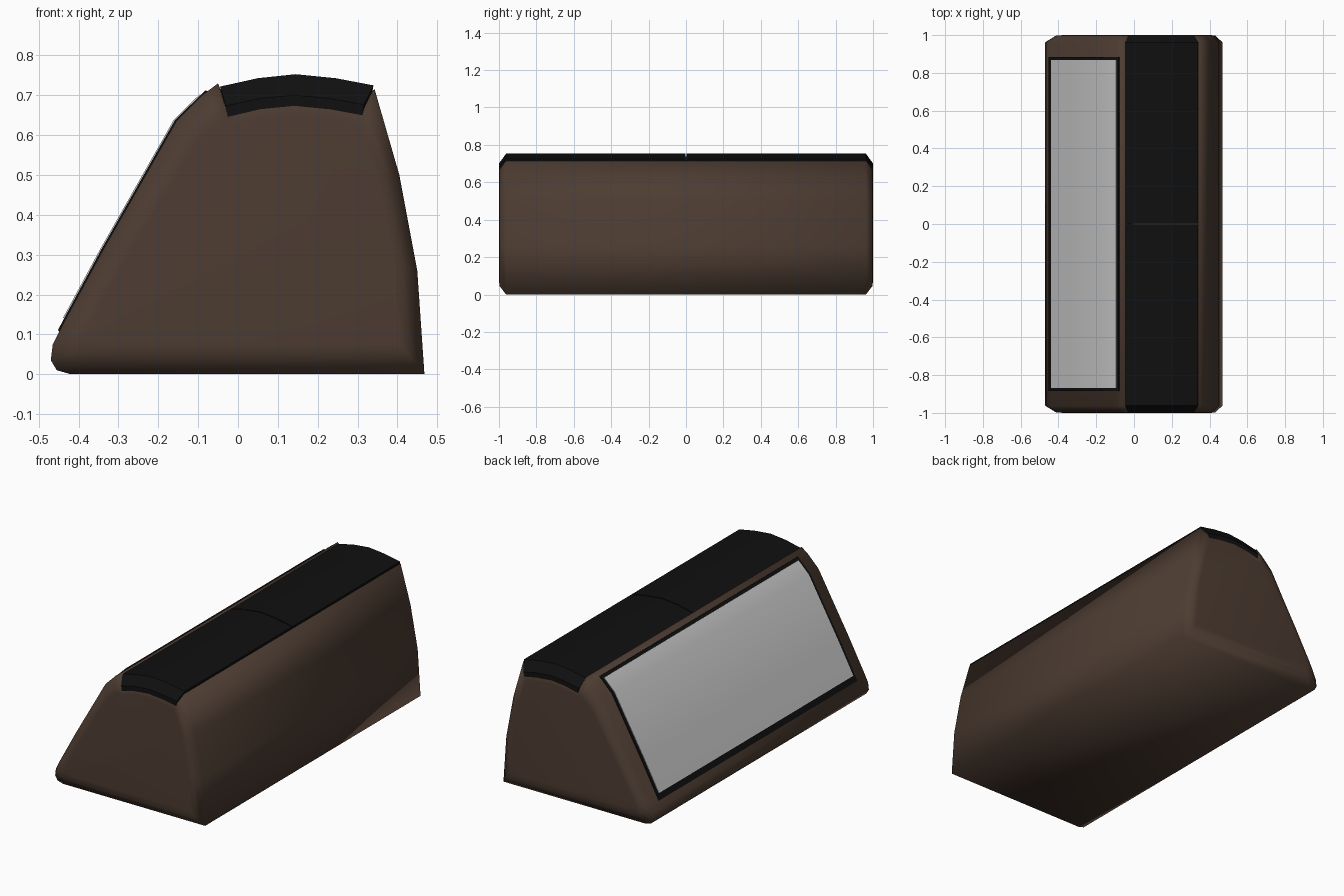
import bpy, bmesh

if "Cube" in bpy.data.objects:
    bpy.data.objects.remove(bpy.data.objects["Cube"])


def material(name, rgb):
    m = bpy.data.materials.new(name)
    m.diffuse_color = (*rgb, 1)
    m.use_nodes = True
    m.node_tree.nodes["Principled BSDF"].inputs["Base Color"].default_value = m.diffuse_color
    return m


brown = material("brown_shell", (0.075, 0.046, 0.032))
black = material("black_plastic", (0.005, 0.005, 0.005))


def inset(p, k):
    """Shrink a profile point towards the middle of the end face."""
    return 0.1 + (p[0] - 0.1) * (1 - 0.10 * k), 0.35 + (p[1] - 0.35) * (1 - 0.13 * k)


def loft(name, profile, rings, mat=None, full_smooth=False):
    """Skin an xz profile through rings of (y, inset amount)."""
    bm = bmesh.new()
    loops = []
    for y, k in rings:
        pts = [inset(p, k) for p in profile]
        loops.append([bm.verts.new((x, y, z)) for x, z in pts])
    n = len(profile)
    for a, b in zip(loops, loops[1:]):
        for i in range(n):
            j = (i + 1) % n
            bm.faces.new((a[i], a[j], b[j], b[i]))
    bm.faces.new(loops[0])
    bm.faces.new(loops[-1])
    bmesh.ops.recalc_face_normals(bm, faces=bm.faces)
    me = bpy.data.meshes.new(name)
    bm.to_mesh(me)
    bm.free()
    ob = bpy.data.objects.new(name, me)
    bpy.context.collection.objects.link(ob)
    if mat:
        me.materials.append(mat)
    bpy.ops.object.select_all(action='DESELECT')
    ob.select_set(True)
    bpy.context.view_layer.objects.active = ob
    if full_smooth:
        bpy.ops.object.shade_smooth()
    else:
        bpy.ops.object.shade_smooth_by_angle(angle=0.5)
    return ob


# Body shell with softened ends
floor = [(-0.04, 0.705), (0.05, 0.727), (0.145, 0.737), (0.245, 0.727), (0.335, 0.71)]
body = [(-0.42, 0), (-0.455, 0.01), (-0.47, 0.035), (-0.465, 0.075), (-0.44, 0.125),
        (-0.34, 0.31), (-0.155, 0.635), (-0.09, 0.70), (-0.05, 0.73)] + floor + \
       [(0.343, 0.715), (0.405, 0.50), (0.45, 0.26), (0.468, 0)]
loft("body", body, [(-1, 1.7), (-0.997, 1), (-0.962, 0), (0.962, 0), (0.997, 1), (1, 1.7)],
     brown, True)

# Two top buttons with a thin gap between them
top = [(-0.045, 0.722), (0.05, 0.743), (0.145, 0.753), (0.245, 0.743), (0.34, 0.725)]
under = [(x, z - 0.015) for x, z in reversed(floor)]
for side, name in ((-1, "front_button"), (1, "back_button")):
    loft(name, top + under, [(side * 0.003, 0), (side * 0.962, 0), (side, 1)], black)


# Sloped display: black frame with the grey screen on it
def panel(name, low, high, height, half, mat=None):
    path = [low, (-0.34, 0.31), (-0.155, 0.635), high]
    outer = [(x - 0.87 * height, z + 0.5 * height) for x, z in path]
    inner = [(x + 0.01, z - 0.006) for x, z in reversed(path)]
    loft(name, outer + inner, [(-half, 0), (half, 0)], mat)


panel("screen_frame", (-0.449, 0.108), (-0.078, 0.711), 0.004, 0.885, black)
panel("screen", (-0.433, 0.138), (-0.09, 0.699), 0.007, 0.868)
